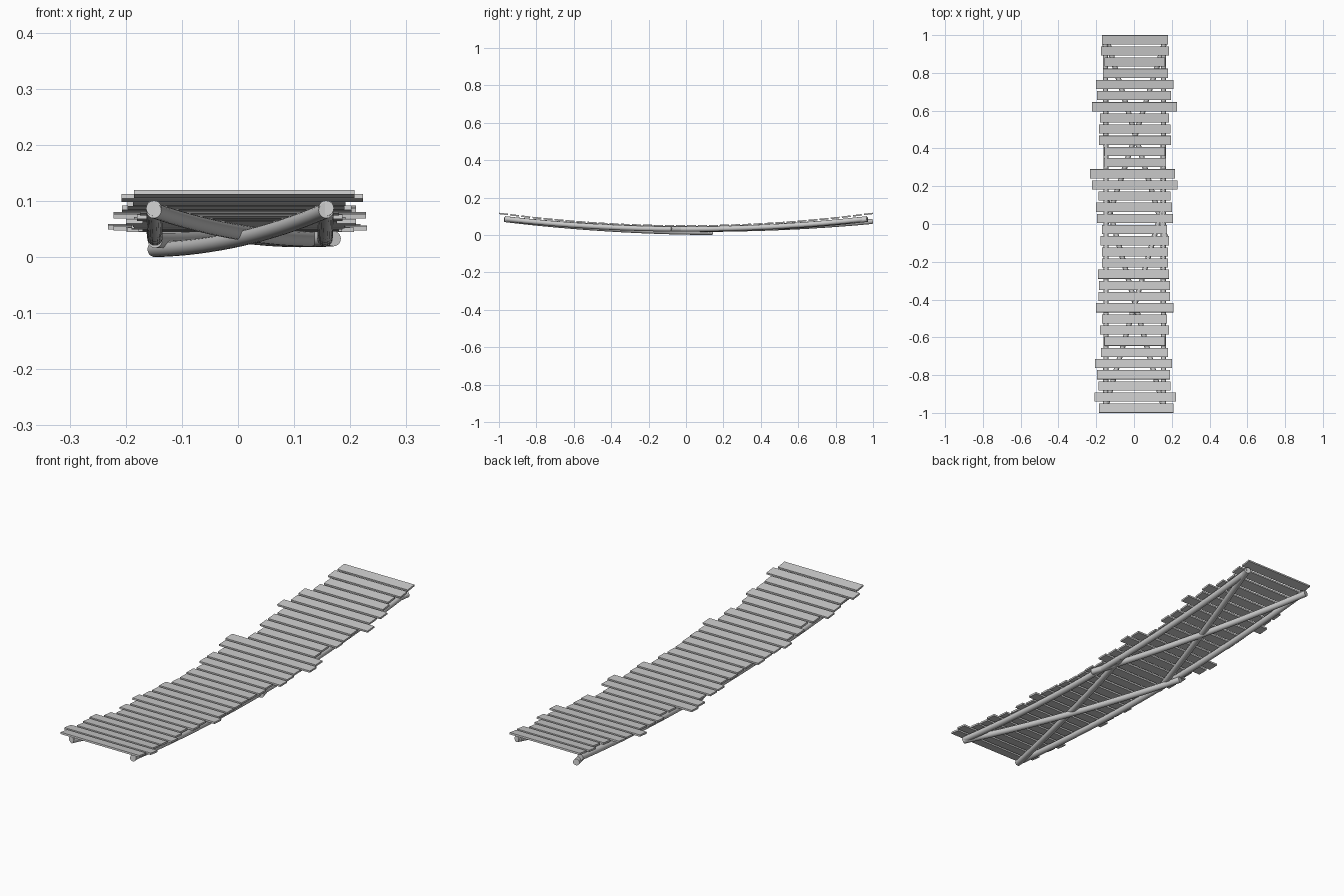
import bpy, bmesh, math
from mathutils import Vector, Matrix

if "Cube" in bpy.data.objects:
    bpy.data.objects.remove(bpy.data.objects["Cube"])

def finish(bm, name):
    bmesh.ops.recalc_face_normals(bm, faces=bm.faces)
    me = bpy.data.meshes.new(name)
    bm.to_mesh(me)
    bm.free()
    ob = bpy.data.objects.new(name, me)
    bpy.context.collection.objects.link(ob)
    return ob

def pole(name, start, mid, end, r=0.0138, sides=20, steps=16):
    """Round capped pole sagging through the given middle point."""
    a, m, b = Vector(start), Vector(mid), Vector(end)
    c = 2 * m - (a + b) / 2
    bm = bmesh.new()
    rings = []
    for i in range(steps + 1):
        t = i / steps
        p = a * (1 - t) ** 2 + c * 2 * t * (1 - t) + b * t * t
        d = ((c - a) * (1 - t) + (b - c) * t).normalized()
        u = d.cross(Vector((0, 0, 1))).normalized()
        v = u.cross(d)
        rings.append([bm.verts.new(p + r * (u * math.cos(k) + v * math.sin(k)))
                      for k in (2 * math.pi * j / sides for j in range(sides))])
    for q, s in zip(rings, rings[1:]):
        for j in range(sides):
            f = bm.faces.new((q[j], q[(j + 1) % sides], s[(j + 1) % sides], s[j]))
            f.smooth = True
    bm.faces.new(rings[0])
    bm.faces.new(rings[-1])
    return finish(bm, name)

# planks: left and right ends, from back to front
ends = [(-.17, .18), (-.175, .185), (-.155, .165), (-.165, .18), (-.2, .21),
        (-.195, .197), (-.222, .228), (-.18, .186), (-.185, .192), (-.185, .197),
        (-.155, .165), (-.16, .17), (-.232, .218), (-.222, .23), (-.187, .192),
        (-.2, .2), (-.197, .207), (-.17, .175), (-.177, .185), (-.17, .18),
        (-.17, .18), (-.19, .186), (-.185, .19), (-.187, .19), (-.2, .21),
        (-.17, .176), (-.18, .186), (-.155, .165), (-.175, .18), (-.207, .202),
        (-.197, .19), (-.187, .192), (-.208, .223), (-.185, .208)]
SAG = 0.067
for i, (x0, x1) in enumerate(ends):
    y = 0.975 - i * 1.95 / (len(ends) - 1)
    loc = Matrix.Translation(((x0 + x1) / 2, y, 0.049 + SAG * y * y))
    tilt = Matrix.Rotation(math.atan(2 * SAG * y), 4, 'X')
    bm = bmesh.new()
    bmesh.ops.create_cube(bm, size=1, matrix=loc @ tilt @ Matrix.Diagonal((x1 - x0, 0.048, 0.008, 1)))
    finish(bm, f"plank_{i + 1}")

# long side poles
pole("left_pole", (-.15, -.97, .087), (-.148, 0, .034), (-.152, .97, .086))
pole("right_pole", (.157, -.97, .087), (.155, 0, .032), (.157, .97, .087))

# crossed braces under the deck
pole("front_brace_a", (.157, -.97, .083), (.005, -.42, .033), (-.148, .14, .0138))
pole("front_brace_b", (-.15, -.97, .083), (.003, -.43, .044), (.155, .10, .032))
pole("back_brace_a", (-.15, .995, .073), (.01, .46, .038), (.17, -.08, .033))
pole("back_brace_b", (.165, .97, .084), (.01, .48, .042), (-.148, 0, .03))
